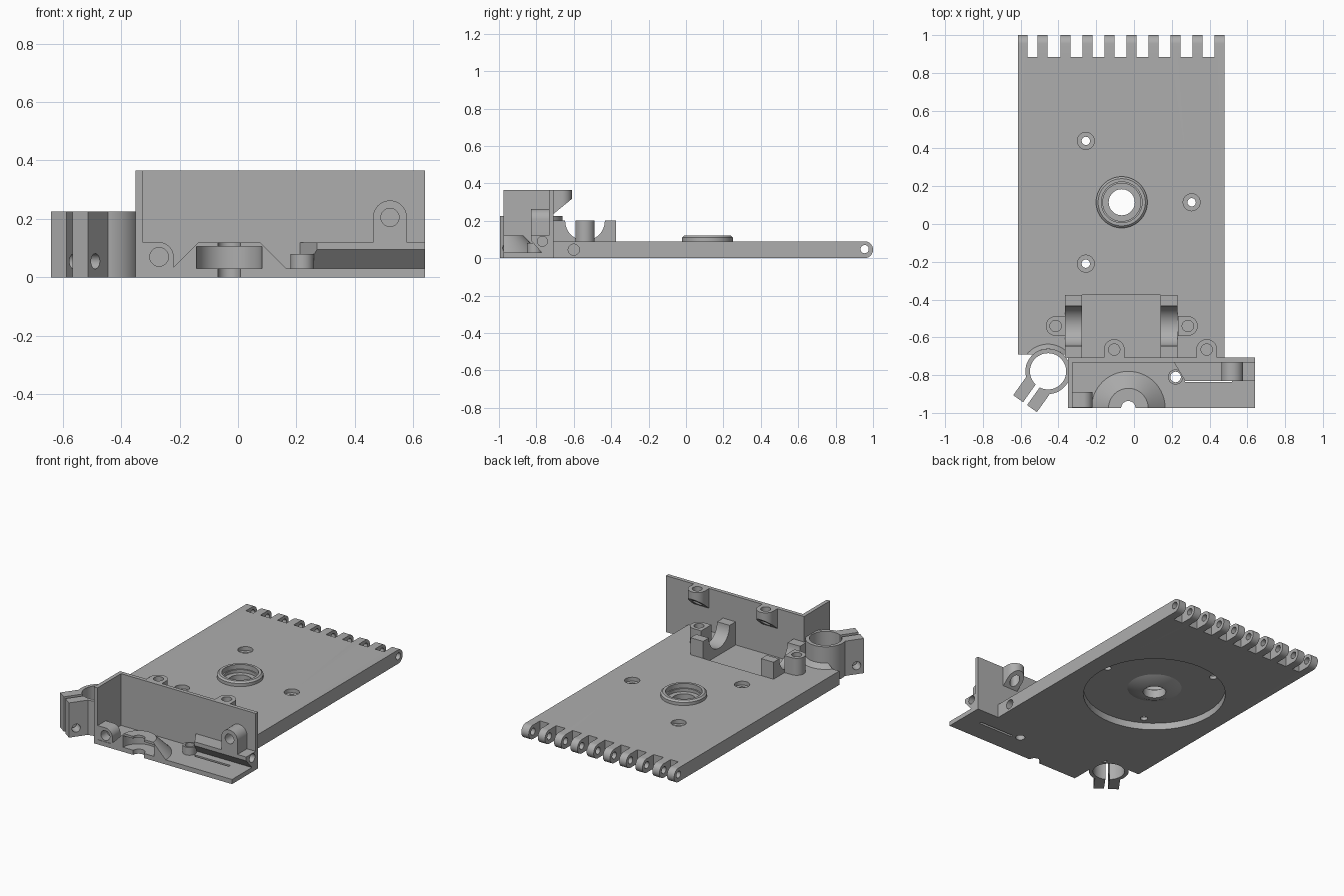
import bpy, bmesh
from math import pi, cos, sin, atan2
from mathutils import Vector, Matrix

if "Cube" in bpy.data.objects:
    bpy.data.objects.remove(bpy.data.objects["Cube"])

grey = bpy.data.materials.new("plain grey")
grey.use_nodes = True
grey.diffuse_color = (0.42, 0.42, 0.42, 1)
grey.node_tree.nodes["Principled BSDF"].inputs["Base Color"].default_value = (0.42, 0.42, 0.42, 1)


def finish(bm, name):
    bmesh.ops.recalc_face_normals(bm, faces=bm.faces)
    mesh = bpy.data.meshes.new(name)
    bm.to_mesh(mesh)
    bm.free()
    mesh.materials.append(grey)
    ob = bpy.data.objects.new(name, mesh)
    bpy.context.collection.objects.link(ob)
    return ob


def prism(name, pts, axis, lo, hi):
    """Extrude a 2D outline along an axis from lo to hi."""
    place = {"x": lambda p, t: (t, p[0], p[1]),
             "y": lambda p, t: (p[0], t, p[1]),
             "z": lambda p, t: (p[0], p[1], t)}[axis]
    bm = bmesh.new()
    a = [bm.verts.new(place(p, lo)) for p in pts]
    b = [bm.verts.new(place(p, hi)) for p in pts]
    bm.faces.new(a)
    bm.faces.new(b)
    for i in range(len(pts)):
        j = (i + 1) % len(pts)
        bm.faces.new((a[i], a[j], b[j], b[i]))
    return finish(bm, name)


def box(name, x0, x1, y0, y1, z0, z1):
    return prism(name, [(x0, y0), (x1, y0), (x1, y1), (x0, y1)], "z", z0, z1)


def arc(c, r, start, end, n=24):
    steps = [start + (end - start) * i / n for i in range(n + 1)]
    return [(c[0] + r * cos(t), c[1] + r * sin(t)) for t in steps]


def cyl(name, c, r, axis, lo, hi):
    return prism(name, arc(c, r, 0, 2 * pi, 48)[:-1], axis, lo, hi)


def cone(name, c, r0, r1, lo, hi):
    bm = bmesh.new()
    bmesh.ops.create_cone(bm, cap_ends=True, segments=64, radius1=r0, radius2=r1, depth=hi - lo,
                          matrix=Matrix.Translation((c[0], c[1], (lo + hi) / 2)))
    return finish(bm, name)


def tab(name, c, r, toward, length, axis, lo, hi):
    """Round-ended lug whose square end points along the angle toward."""
    pts = arc(c, r, toward + pi / 2, toward + 3 * pi / 2)
    d = Vector((cos(toward), sin(toward))) * length
    pts += [(pts[-1][0] + d.x, pts[-1][1] + d.y), (pts[0][0] + d.x, pts[0][1] + d.y)]
    return prism(name, pts, axis, lo, hi)


def cut(target, *cutters, op="DIFFERENCE"):
    for c in cutters:
        m = target.modifiers.new("cut", "BOOLEAN")
        m.operation, m.solver, m.object = op, "EXACT", c
        bpy.context.view_layer.objects.active = target
        bpy.ops.object.modifier_apply(modifier=m.name)
        bpy.data.objects.remove(c)
    return target


HUB = (-0.065, 0.115)
COLLAR = (-0.455, -0.78)
MOUNT = (-0.03, -0.975)

# Main plate with a rounded, slotted hinge edge
plate = prism("base_plate", [(-0.71, 0), *arc((0.955, 0.045), 0.045, -pi / 2, pi / 2), (-0.71, 0.09)],
              "x", -0.615, 0.48)
teeth = [-0.615, -0.51] + [-0.388 + 0.1164 * k for k in range(8)]
for left, right in zip(teeth, teeth[1:]):
    cut(plate, box("slot", left + 0.051, right, 0.885, 1.1, -0.1, 0.2))
cut(plate, cyl("pin", (0.955, 0.048), 0.022, "x", -1, 1),
    cyl("side_hole", (-0.6, 0.045), 0.03, "x", 0.38, 0.6),
    box("corner", -0.7, -0.352, -0.8, -0.69, -0.1, 0.2),
    cyl("bore", COLLAR, 0.096, "z", -0.1, 0.3),
    box("motor_pocket", -0.275, 0.14, -0.709, -0.375, 0.05, 0.2),
    cyl("turntable_recess", HUB, 0.43, "z", -0.1, 0.045),
    cyl("hub_hole", HUB, 0.1, "z", -0.1, 0.3))
for c in [(-0.255, 0.44), (0.305, 0.115), (-0.255, -0.21)]:
    cut(plate, cyl("screw", c, 0.022, "z", -0.1, 0.2), cyl("sink", c, 0.045, "z", 0.065, 0.2))

# Central hub: raised collar above, rounded boss below
hub = cone("hub_ring", HUB, 0.136, 0.136, 0.07, 0.11)
cut(hub, cone("hub_lip", HUB, 0.136, 0.125, 0.11, 0.12), op="UNION")
cut(hub, cyl("hub_seat", HUB, 0.108, "z", 0.055, 0.2))
boss = cone("hub_boss", HUB, 0.10, 0.165, 0.015, 0.0455)
floor_ring = cyl("hub_floor", HUB, 0.12, "z", 0.04, 0.07)
for part in (boss, floor_ring):
    cut(part, cyl("hub_hole", HUB, 0.069, "z", -0.1, 0.3))

# Front shelf with mount notch, slit and screw hole
shelf = box("front_shelf", -0.35, 0.64, -0.975, -0.71, 0, 0.03)
cut(shelf, cyl("notch", MOUNT, 0.038, "z", -0.1, 0.1),
    box("slit", 0.27, 0.52, -0.836, -0.82, -0.1, 0.1),
    cyl("screw", (0.22, -0.81), 0.028, "z", -0.1, 0.1))
post = cyl("shelf_post", (0.22, -0.81), 0.04, "z", 0.02, 0.08)
cut(post, cyl("screw", (0.22, -0.81), 0.028, "z", -0.1, 0.1))

# Upright walls
box("front_panel", -0.35, 0.64, -0.733, -0.708, 0, 0.365)
box("side_wall", -0.35, -0.325, -0.975, -0.71, 0, 0.365)

# Lugs behind the panel, tapered underneath
for side, x in (("right", -0.105), ("left", 0.385)):
    lug = tab(side + "_panel_lug", (x, -0.665), 0.055, -pi / 2, 0.05, "z", 0.2, 0.365)
    cut(lug, prism("taper", [(-0.71, 0.1), (-0.71, 0.235), (-0.6, 0.325), (-0.5, 0.325), (-0.5, 0.1)],
                   "x", x - 0.1, x + 0.1),
        cyl("lug_hole", (x, -0.665), 0.03, "z", 0.1, 0.5))

# Half-cone wheel mount with an open wheel pocket
mount = cone("wheel_mount", MOUNT, 0.2, 0.105, 0.025, 0.12)
cut(mount, box("front_half", -0.4, 0.3, -1.3, -0.975, -0.1, 0.3),
    cone("wheel_pocket", MOUNT, 0.112, 0.112, 0.03, 0.105),
    cyl("axle", MOUNT, 0.038, "z", -0.1, 0.3))

# Corner lug on the shelf
corner = tab("corner_lug", (-0.27, 0.07), 0.05, -pi / 2, 0.06, "y", -0.972, -0.89)
cut(corner, box("fill", -0.34, -0.27, -0.972, -0.89, 0.01, 0.12), op="UNION")
cut(corner, cyl("corner_hole", (-0.27, 0.07), 0.032, "y", -1.1, -0.91))

# Undercut rail with an upright lug
rail = prism("rail", [(-0.83, 0.12), (-0.83, 0.095), (-0.77, 0.028), (-0.72, 0.028), (-0.72, 0.12)],
             "x", 0.2, 0.64)
cut(rail, prism("slant_end", [(0.1, -0.9), (0.27, -0.9), (0.27, -0.83), (0.21, -0.73), (0.1, -0.73)],
                "z", -0.1, 0.2),
    cyl("rail_hole", (-0.768, 0.09), 0.027, "x", 0.5, 0.8))
lug = tab("rail_lug", (0.52, 0.205), 0.058, -pi / 2, 0.09, "y", -0.83, -0.72)
cut(lug, cyl("rail_lug_hole", (0.52, 0.205), 0.031, "y", -1, -0.75))

# Motor cradles with screw lugs
for side, x0, x1, lug_x, toward in (("right", -0.365, -0.275, -0.415, 0), ("left", 0.14, 0.23, 0.285, pi)):
    cradle = box(side + "_cradle", x0, x1, -0.71, -0.375, 0.05, 0.2)
    cut(cradle, cyl("saddle", (-0.54, 0.2), 0.106, "x", x0 - 0.1, x1 + 0.1))
    lug = tab(side + "_cradle_lug", (lug_x, -0.54), 0.052, toward, 0.052, "z", 0.08, 0.2)
    cut(lug, cyl("screw", (lug_x, -0.54), 0.03, "z", 0.1, 0.3))

# Split clamp collar with two ears and a bolt hole
out = Vector((-0.58, -0.815)).normalized()
side = Vector((-out.y, out.x))
centre = Vector(COLLAR)


def strip(name, half, near, far, lo, hi):
    pts = [centre + out * d + side * s for d, s in ((near, -half), (far, -half), (far, half), (near, half))]
    return prism(name, pts, "z", lo, hi)


collar = cyl("clamp_collar", COLLAR, 0.12, "z", 0, 0.225)
cut(collar, strip("ears", 0.077, 0.02, 0.21, 0, 0.225), op="UNION")
bolt = cyl("bolt", (0, 0), 0.026, "x", -0.3, 0.3)
spot = centre + out * 0.165
bolt.matrix_world = Matrix.Translation((spot.x, spot.y, 0.055)) @ Matrix.Rotation(atan2(side.y, side.x), 4, "Z")
bpy.context.view_layer.update()
cut(collar, cyl("bore", COLLAR, 0.096, "z", -0.1, 0.4),
    strip("split", 0.013, 0.02, 0.4, -0.1, 0.4), bolt)

# Fillet joining collar and plate
fillet = cone("collar_fillet", COLLAR, 0.148, 0.12, 0.085, 0.12)
cut(fillet, cyl("bore", COLLAR, 0.1, "z", -0.1, 0.4), box("front", -1, 0, -1.2, -0.69, -0.1, 0.4))

# Smooth the round surfaces, keep edges crisp
bpy.ops.object.select_all(action="DESELECT")
for ob in bpy.context.collection.objects:
    if ob.type == "MESH":
        ob.select_set(True)
        bpy.context.view_layer.objects.active = ob
bpy.ops.object.shade_smooth_by_angle(angle=0.5)
